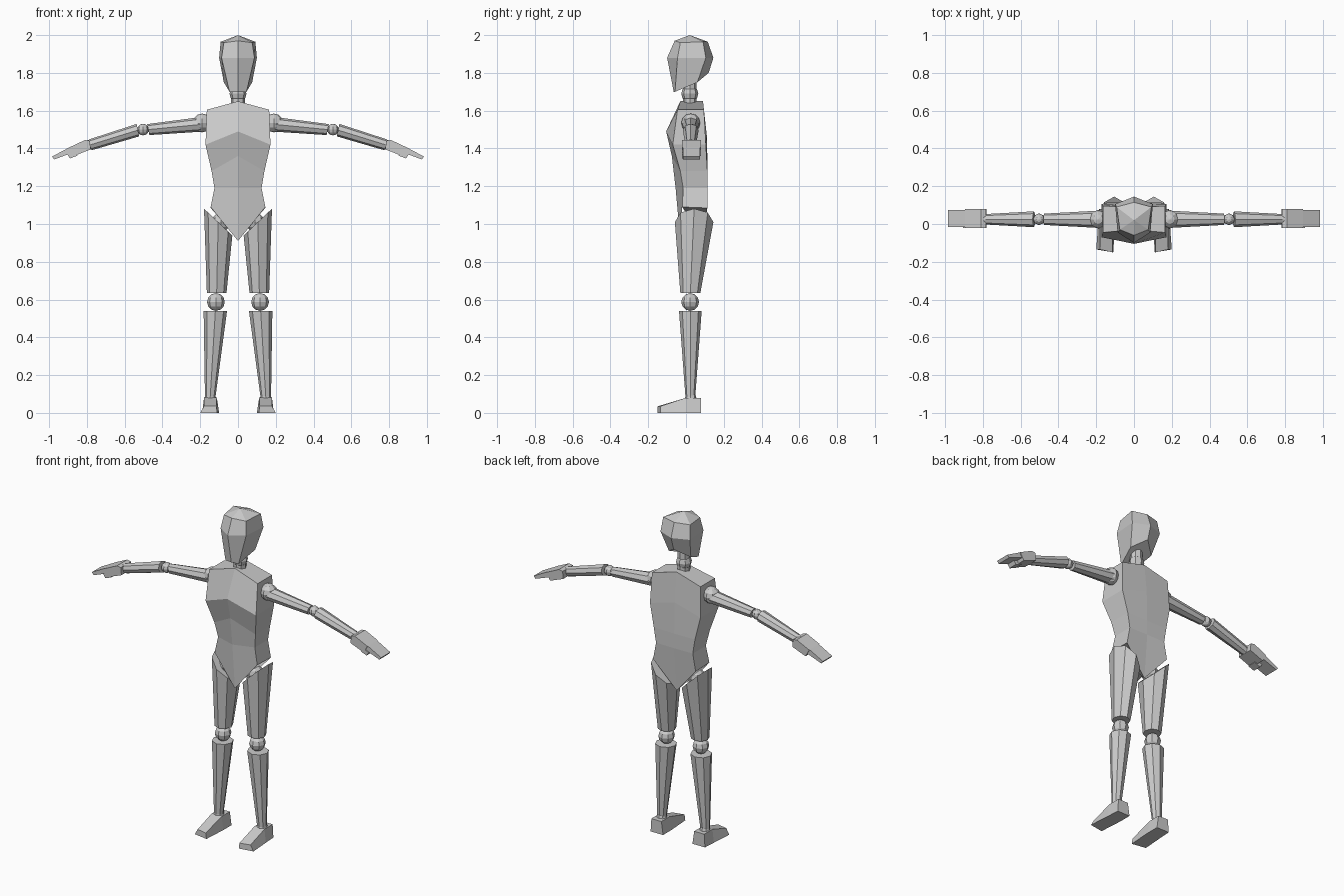
import bpy, bmesh, math
from mathutils import Vector

if "Cube" in bpy.data.objects:
    bpy.data.objects.remove(bpy.data.objects["Cube"])

grey = bpy.data.materials.new("light grey")
grey.diffuse_color = (0.6, 0.6, 0.6, 1)
grey.use_nodes = True
grey.node_tree.nodes["Principled BSDF"].inputs["Base Color"].default_value = grey.diffuse_color


def finish(name, bm, paired):
    bmesh.ops.recalc_face_normals(bm, faces=bm.faces[:])
    me = bpy.data.meshes.new(name)
    bm.to_mesh(me)
    bm.free()
    me.materials.append(grey)
    ob = bpy.data.objects.new(name, me)
    bpy.context.collection.objects.link(ob)
    if paired:  # left and right copies across x = 0
        mod = ob.modifiers.new("Mirror", 'MIRROR')
        mod.use_mirror_merge = False
    return ob


def loft(name, rings, paired=False, tip=None):
    """Skin a list of equal point rings, with flat caps or a pointed end."""
    bm = bmesh.new()
    rows = [[bm.verts.new(p) for p in ring] for ring in rings]
    n = len(rows[0])
    for a, b in zip(rows, rows[1:]):
        for i in range(n):
            j = (i + 1) % n
            bm.faces.new((a[i], a[j], b[j], b[i]))
    bm.faces.new(rows[0])
    if tip:
        t = bm.verts.new(tip)
        for i in range(n):
            bm.faces.new((rows[-1][i], rows[-1][(i + 1) % n], t))
    else:
        bm.faces.new(rows[-1])
    return finish(name, bm, paired)


def hexa(front, front_side, back_side, back):
    """Symmetric six-point section; front/back are (y, z), sides (x, y, z)."""
    (fx, fy, fz), (bx, by, bz) = front_side, back_side
    return [(0, *front), (fx, fy, fz), (bx, by, bz),
            (0, *back), (-bx, by, bz), (-fx, fy, fz)]


def ball(name, centre, r, paired=True):
    bm = bmesh.new()
    bmesh.ops.create_uvsphere(bm, u_segments=8, v_segments=6, radius=r)
    bmesh.ops.translate(bm, vec=centre, verts=bm.verts[:])
    return finish(name, bm, paired)


def octagon(centre, u, v):
    c, u, v = Vector(centre), Vector(u), Vector(v)
    return [c + u * math.cos(k * math.pi / 4) + v * math.sin(k * math.pi / 4)
            for k in range(8)]


def arm_ring(x, z, ry, rz):
    return octagon((x, 0.025, z), (0, ry, 0), (rz * 0.2, 0, rz))


def leg_ring(x, y, z, rx, ry, slope=0):
    return octagon((x, y, z), (rx, 0, rx * slope), (0, ry, 0))


def prism(name, profile, y0, y1):
    return loft(name, [[(x, y, z) for x, z in profile] for y in (y0, y1)], True)


# Head and neck
loft("head", [
    hexa((-0.065, 1.70), (0.045, -0.058, 1.70), (0.075, 0.06, 1.75), (0.12, 1.80)),
    hexa((-0.10, 1.88), (0.087, -0.045, 1.88), (0.10, 0.105, 1.88), (0.145, 1.88)),
    hexa((-0.06, 1.97), (0.075, -0.03, 1.96), (0.092, 0.09, 1.965), (0.115, 1.965)),
], tip=(0, 0.02, 2.0))
ball("neck_ball", (0, 0.02, 1.69), 0.045, False)
loft("neck", [leg_ring(0, 0.02, z, 0.036, 0.036) for z in (1.62, 1.77)])

# Torso, from the pointed groin up to the collar
loft("torso", [
    hexa((-0.03, 0.91), (0.145, -0.02, 1.09), (0.145, 0.113, 1.085), (0.09, 0.92)),
    hexa((-0.055, 1.19), (0.125, -0.015, 1.19), (0.125, 0.113, 1.19), (0.115, 1.19)),
    hexa((-0.075, 1.36), (0.14, -0.03, 1.28), (0.14, 0.113, 1.28), (0.115, 1.28)),
    hexa((-0.105, 1.49), (0.172, -0.07, 1.42), (0.172, 0.105, 1.42), (0.11, 1.47)),
    hexa((-0.03, 1.65), (0.165, -0.045, 1.605), (0.165, 0.095, 1.605), (0.09, 1.65)),
])

# Arms
ball("shoulder_ball", (0.19, 0.025, 1.535), 0.05)
loft("upper_arm", [arm_ring(0.20, 1.527, 0.045, 0.038),
                   arm_ring(0.475, 1.50, 0.03, 0.029)], True)
ball("elbow_ball", (0.503, 0.025, 1.50), 0.031)
loft("forearm", [arm_ring(0.53, 1.497, 0.042, 0.033),
                 arm_ring(0.78, 1.42, 0.028, 0.029)], True)
ball("wrist_ball", (0.785, 0.025, 1.42), 0.027)

# Hands: palm, fingers and thumb
prism("palm", [(0.785, 1.44), (0.81, 1.445), (0.895, 1.405),
               (0.87, 1.36), (0.78, 1.395)], -0.02, 0.08)
prism("fingers", [(0.895, 1.405), (0.985, 1.357), (0.973, 1.342),
                  (0.865, 1.382)], -0.015, 0.075)
prism("thumb", [(0.86, 1.385), (0.905, 1.37), (0.89, 1.347),
                (0.85, 1.362)], -0.02, 0.035)

# Legs, with thighs cut at a slant at the hip
ball("hip_ball", (0.09, 0.03, 1.01), 0.05)
loft("thigh", [leg_ring(0.113, 0.023, 0.635, 0.052, 0.053),
               leg_ring(0.105, 0.043, 1.01, 0.075, 0.102, 0.95)], True)
ball("knee_ball", (0.117, 0.022, 0.587), 0.047)
loft("shin", [leg_ring(0.147, 0.023, 0.085, 0.028, 0.026),
              leg_ring(0.12, 0.023, 0.54, 0.062, 0.06)], True)
ball("ankle_ball", (0.147, 0.025, 0.08), 0.03)

# Feet: wedge from the tall heel down to the toe
loft("foot", [
    [(0.10, 0.08, 0), (0.185, 0.08, 0), (0.18, 0.08, 0.08), (0.112, 0.08, 0.08)],
    [(0.10, 0.0, 0), (0.19, 0.0, 0), (0.18, 0.0, 0.08), (0.112, 0.0, 0.08)],
    [(0.11, -0.15, 0), (0.20, -0.135, 0), (0.18, -0.135, 0.035), (0.115, -0.15, 0.035)],
], True)
